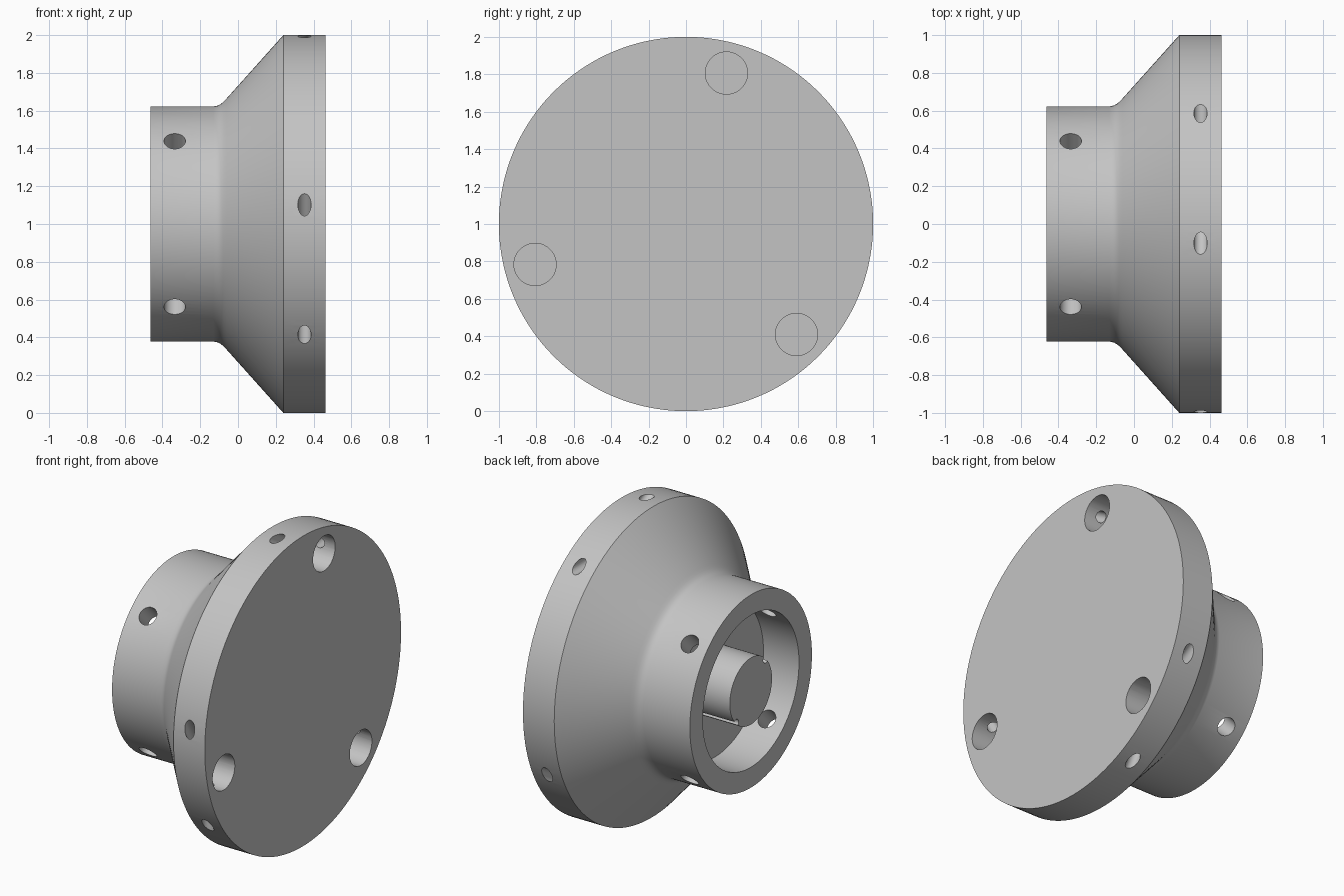
import bpy, bmesh
from math import sin, cos, radians, tau
from mathutils import Vector

cube = bpy.data.objects.get("Cube")
if cube:
    bpy.data.objects.remove(cube, do_unlink=True)

END = 0.463          # half length along the x axis
CENTRE = Vector((0, 0, 1))
FLOOR = -0.21        # depth of the cavity floor

grey = bpy.data.materials.new("machined_grey")
grey.use_nodes = True
colour = (0.55, 0.55, 0.55, 1)
grey.diffuse_color = colour
grey.node_tree.nodes["Principled BSDF"].inputs["Base Color"].default_value = colour


def polar(x, radius, degrees):
    """Point at a distance and angle around the hub axis."""
    a = radians(degrees)
    return CENTRE + Vector((x, radius * cos(a), radius * sin(a)))


def lathe(name, profile, steps=144):
    """Revolve (x, radius) points around the hub axis."""
    bm = bmesh.new()
    verts = [bm.verts.new((x, 0, 1 + r)) for x, r in profile]
    edges = [bm.edges.new(pair) for pair in zip(verts, verts[1:])]
    bmesh.ops.spin(bm, geom=verts + edges, cent=CENTRE, axis=(1, 0, 0),
                   angle=tau, steps=steps, use_merge=True)
    bmesh.ops.remove_doubles(bm, verts=bm.verts, dist=1e-4)
    bmesh.ops.recalc_face_normals(bm, faces=bm.faces)
    mesh = bpy.data.meshes.new(name)
    bm.to_mesh(mesh)
    bm.free()
    mesh.materials.append(grey)
    obj = bpy.data.objects.new(name, mesh)
    bpy.context.collection.objects.link(obj)
    return obj


def drill(target, start, end, radius):
    """Cut a round hole from start to end."""
    axis = end - start
    bpy.ops.mesh.primitive_cylinder_add(vertices=40, radius=radius, depth=axis.length,
                                        location=(start + end) / 2)
    cutter = bpy.context.object
    cutter.name = "hole_cutter"
    cutter.rotation_euler = axis.to_track_quat("Z", "Y").to_euler()
    cutter.hide_render = True
    cutter.data.materials.append(grey)
    mod = target.modifiers.new("hole", "BOOLEAN")
    mod.operation, mod.solver, mod.object = "DIFFERENCE", "EXACT", cutter
    bpy.context.view_layer.objects.active = target
    bpy.ops.object.modifier_apply(modifier=mod.name)
    bpy.data.objects.remove(cutter, do_unlink=True)


# Flange, cone, filleted neck, cavity and centre boss in one profile
hub = lathe("flanged_hub", [
    (END, 0), (END, 1), (0.24, 1),
    (-0.06, 0.665), (-0.075, 0.649), (-0.09, 0.636), (-0.107, 0.627), (-0.13, 0.622),
    (-END, 0.622), (-END, 0.49), (FLOOR, 0.49), (FLOOR, 0.215), (-END, 0.215), (-END, 0)])

# Three blind face holes, each met by two slanted holes from the rim
for angle in (75, 195, 315):
    drill(hub, polar(END + 0.1, 0.835, angle), polar(0.245, 0.835, angle), 0.113)
    inner = polar(0.352, 0.835, angle)
    for side in (-21, 21):
        rim = polar(0.352, 1, angle + side)
        drill(hub, rim + (rim - inner) * 0.4, inner, 0.035)

# Four radial holes through the neck wall
for angle in (45, 135, 225, 315):
    drill(hub, polar(-0.335, 0.75, angle), polar(-0.335, 0.4, angle), 0.057)

# Two grooves along the boss
for angle in (135, 315):
    drill(hub, polar(-END - 0.1, 0.212, angle), polar(FLOOR - 0.002, 0.212, angle), 0.025)

bpy.ops.object.select_all(action="DESELECT")
hub.select_set(True)
bpy.context.view_layer.objects.active = hub
bpy.ops.object.shade_smooth_by_angle(angle=radians(25))
